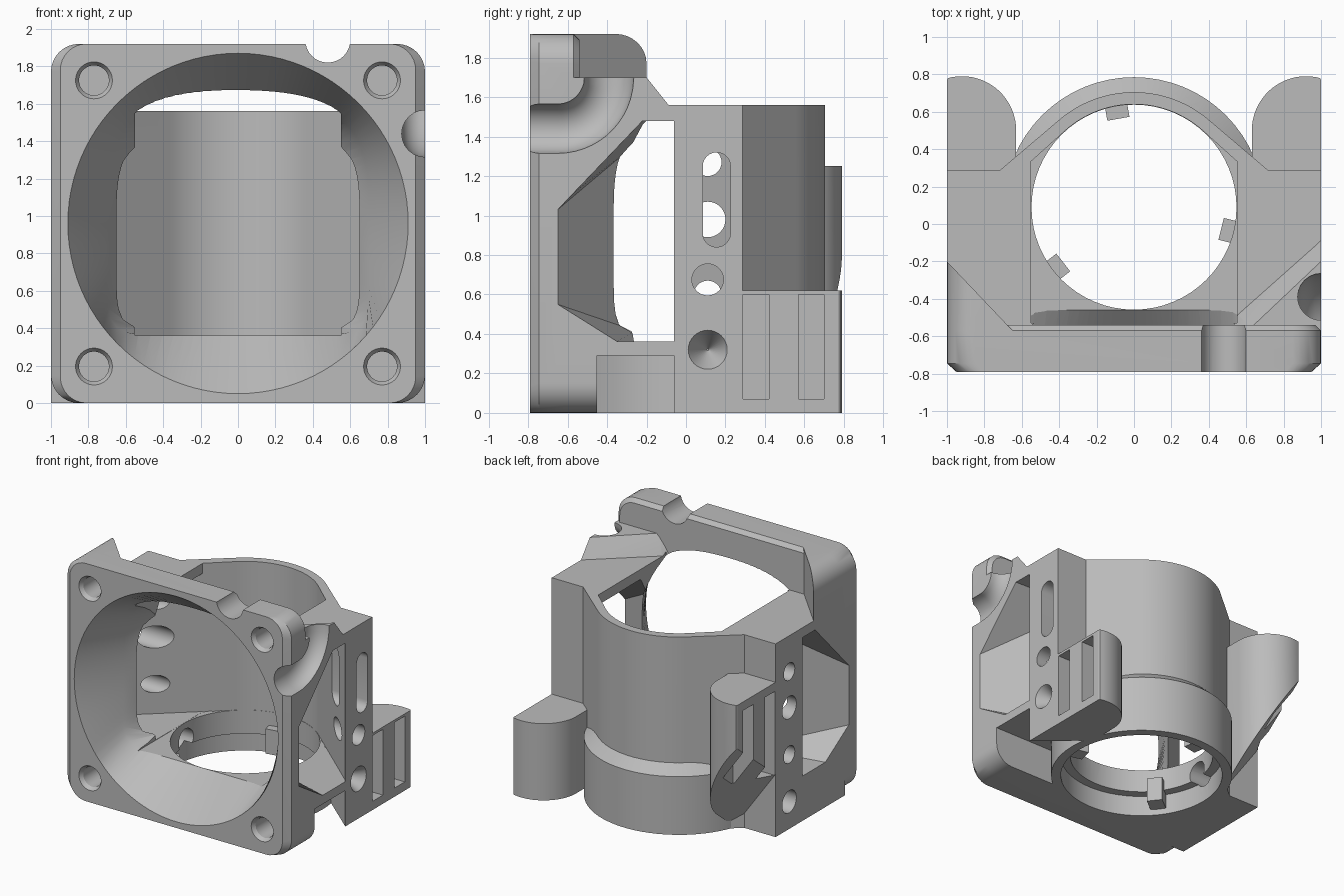
import bpy, bmesh, math
from mathutils import Matrix, Vector

cube = bpy.data.objects.get("Cube")
if cube:
    bpy.data.objects.remove(cube)

grey = bpy.data.materials.new("plain grey")
grey.use_nodes = True
grey.diffuse_color = (0.5, 0.5, 0.5, 1)
grey.node_tree.nodes["Principled BSDF"].inputs["Base Color"].default_value = (0.5, 0.5, 0.5, 1)

PLACE = {"x": lambda a, b, h: (h, a, b),
         "y": lambda a, b, h: (a, h, b),
         "z": lambda a, b, h: (a, b, h)}


def skin(name, rings):
    """Closed solid through rings of points."""
    bm = bmesh.new()
    loops = [[bm.verts.new(p) for p in ring] for ring in rings]
    bm.faces.new(loops[0])
    bm.faces.new(loops[-1])
    for a, b in zip(loops, loops[1:]):
        for i in range(len(a)):
            j = (i + 1) % len(a)
            bm.faces.new((a[i], a[j], b[j], b[i]))
    bmesh.ops.recalc_face_normals(bm, faces=bm.faces)
    mesh = bpy.data.meshes.new(name)
    bm.to_mesh(mesh)
    bm.free()
    mesh.materials.append(grey)
    ob = bpy.data.objects.new(name, mesh)
    bpy.context.collection.objects.link(ob)
    return ob


def loft(name, sections, axis="z"):
    """Solid through (height, profile) sections along an axis."""
    return skin(name, [[PLACE[axis](*p, h) for p in pts] for h, pts in sections])


def prism(name, pts, lo, hi, axis="z"):
    return loft(name, [(lo, pts), (hi, pts)], axis)


def arc(cx, cy, r, start, stop, n=32):
    angles = [math.radians(start + (stop - start) * i / n) for i in range(n + 1)]
    return [(cx + r * math.cos(t), cy + r * math.sin(t)) for t in angles]


def circle(cx, cy, r, n=64):
    return arc(cx, cy, r, 0, 360, n)[:-1]


def rect(x0, x1, y0, y1):
    return [(x0, y0), (x1, y0), (x1, y1), (x0, y1)]


def rounded(x0, x1, y0, y1, r):
    return (arc(x1 - r, y1 - r, r, 0, 90, 8) + arc(x0 + r, y1 - r, r, 90, 180, 8)
            + arc(x0 + r, y0 + r, r, 180, 270, 8) + arc(x1 - r, y0 + r, r, 270, 360, 8))


def sweep(name, path, r):
    """Round bar along a path in the plane of the left side."""
    rings = []
    for i, p in enumerate(path):
        d = (Vector(path[min(i + 1, len(path) - 1)]) - Vector(path[max(i - 1, 0)])).normalized()
        side = Vector((0, -d.z, d.y))
        rings.append([Vector(p) + Vector((r * u, 0, 0)) + side * v * r
                      for u, v in circle(0, 0, 1, 24)])
    return skin(name, rings)


def combine(other, op="DIFFERENCE", target=None):
    """Boolean into the target, with a second solver if the first declines."""
    target = target or body
    mod = target.modifiers.new("combine", "BOOLEAN")
    mod.object, mod.operation = other, op
    for solver in ("MANIFOLD", "EXACT"):
        mod.solver = solver
        graph = bpy.context.evaluated_depsgraph_get()
        result = bpy.data.meshes.new_from_object(target.evaluated_get(graph))
        if len(result.vertices) != len(target.data.vertices):
            break
    target.modifiers.clear()
    target.data = result
    bpy.data.objects.remove(other)


def mirrored(pts, s):
    return [(s * x, y) for x, y in pts]


CY = 0.09   # centre of the round throat
MZ = 0.96   # centre of the round inlet

# Front frame with bevelled sides and back edge
outline = rounded(-1, 1, 0, 1.92, 0.15)
body = loft("duct_body", [(-0.79, rounded(-0.95, 0.95, 0, 1.92, 0.14)), (-0.745, outline),
                          (-0.57, outline), (-0.54, rounded(-0.97, 0.97, 0.01, 1.89, 0.13))], "y")

# Main block: side columns joined by the rear half of the tube
foot = ([(-1, -0.6), (1, -0.6), (1, 0.285), (0.72, 0.285)]
        + arc(0, CY, 0.615, 49, 131) + [(-0.72, 0.285), (-1, 0.285)])
combine(prism("block", foot, 0, 1.56), "UNION")

# Open pocket low on the left side, with a rounded rib behind the frame
pocket = [(0.3, -0.62), (1.2, -0.62), (1.2, -0.06), (1, -0.06), (0.5, 0.37), (0.3, 0.3)]
combine(prism("pocket", pocket, -0.1, 0.29))
rib = [(0.25, 0)] + arc(0.85, 0.15, 0.15, -90, 0, 8) + [(1, 0.31), (0.25, 0.31)]
combine(prism("rib", rib, -0.7, -0.45, "y"), "UNION")

# Lower collar with sloped shoulder
wide = circle(0, CY, 0.695)
combine(loft("collar", [(0, wide), (0.47, wide), (0.55, circle(0, CY, 0.61))]), "UNION")

# Corner gussets behind the frame
gusset = prism("gusset", [(-1, -0.6), (-0.62, -0.6), (-1, -0.2)], 1.4, 1.92)
combine(prism("corner", outline, -0.7, 0, "y"), "INTERSECT", gusset)
combine(gusset, "UNION")
combine(loft("ramp", [(1.55, [(1, -0.6), (1, -0.08), (0.55, -0.48), (0.5, -0.6)]),
                      (1.7, [(1, -0.6), (1, -0.2), (0.63, -0.55), (0.6, -0.6)])]), "UNION")

# Rear clip pods, the tall one with a sloped underside
pod = [(0.65, 0.27), (1, 0.27), (1, 0.77)] + arc(0.92, 0.5, 0.29, 75, 180, 20) + [(0.63, 0.36)]
combine(prism("left_pod", pod, 0, 0.62), "UNION")
pod = mirrored(pod, -1)
combine(skin("right_pod", [[(x, y, 1.4 * (-x - 0.72) + 0.8 * (y - 0.14)) for x, y in pod],
                           [(x, y, 1.25) for x, y in pod]]), "UNION")
for s, depth, lo, hi in ((1, 0.72, 0.07, 0.6), (-1, 0.82, 0.5, 1.18)):
    for y in (0.29, 0.57):
        combine(prism("pod_slot", mirrored(rect(depth, 1.1, y, y + 0.13), s), lo, hi))

# Round inlet narrowing to a mouth with square lower and round upper corners
ring, mouth, end = [], [], []
for u, v in circle(0, 0, 1, 96):
    power = 3.5 if v > 0 else 9
    k = (abs(u) ** power + abs(v) ** power) ** (-1 / power)
    ring.append((0.91 * u, MZ + 0.91 * v))
    mouth.append((0.7 * u * k, MZ + (0.65 if v > 0 else 0.6) * v * k))
    end.append((0.56 * u * k, MZ + 0.6 * v * k))
combine(loft("inlet", [(-0.85, ring), (-0.79, ring), (-0.46, mouth), (-0.2, end)], "y"))

# Chamber: narrow and open at the top, flaring to the side windows below
curve = arc(0, CY, 0.55, 48, 132)
room = [(-0.55, -0.53), (0.55, -0.53), (0.55, 0.335)] + curve + [(-0.55, 0.335)]
combine(prism("chamber", room, 0.36, 2.2))
flare = [(-0.998, -0.07), (0.998, -0.07), (0.998, -0.05)] + curve + [(-0.998, -0.05)]
combine(prism("chamber_flare", flare, 0.361, 1.479))

# Stepped round throat through the floor
combine(prism("throat", circle(0, CY, 0.548), -0.2, 0.5))
combine(prism("throat_step", circle(0, CY, 0.62), -0.2, 0.17))

# Tapered side windows
outer = [(-0.65, 0.55), (-0.65, 1.03), (-0.22, 1.48), (-0.06, 1.48), (-0.06, 0.362), (-0.35, 0.362)]
inner = [(-0.27, 0.42), (-0.27, 1.35), (-0.2, 1.48), (-0.06, 1.48), (-0.06, 0.362), (-0.26, 0.362)]
for s in (1, -1):
    combine(loft("window", [(s * 1.001, outer), (s * 0.53, inner)], "x"))

# Column holes: slot, round and cone on the left, four rounds on the right
slot = arc(0.155, 1.25, 0.07, 0, 180, 12) + arc(0.155, 0.91, 0.07, 180, 360, 12)
combine(prism("slot", slot, 0.5, 1.1, "x"))
for s, z, r in ((1, 0.675, 0.08), (-1, 1.27, 0.07), (-1, 0.98, 0.09),
                (-1, 0.6, 0.07), (-1, 0.22, 0.09)):
    combine(prism("column_hole", circle(0.11, z, r, 32), s * 0.45, s * 1.1, "x"))
sink, bore, tip = (circle(0.11, 0.32, r, 32) for r in (0.105, 0.08, 0.005))
combine(loft("cone_hole", [(1.01, sink), (0.97, bore), (0.84, tip)], "x"))

# Blind screw holes with countersinks in the frame
for x in (-0.77, 0.77):
    for z in (0.195, 1.725):
        sink, bore = (circle(x, z, r, 32) for r in (0.105, 0.08))
        combine(loft("screw_hole", [(-0.8, sink), (-0.76, bore), (-0.58, bore)], "y"))

# Cable grooves on the top edge and around the left side
combine(prism("top_groove", circle(0.48, 1.94, 0.12, 32), -0.9, -0.4, "y"))
bend = [(1, y, z) for y, z in arc(-0.65, 1.7, 0.26, -90, -10, 12)]
combine(sweep("side_groove", [(1, -0.9, 1.44)] + bend + [(1, -0.38, 1.8)], 0.125))

# Small locking tabs in the throat
for deg in (100, -14, 218):
    tab = prism("tab", rect(0.48, 0.65, -0.06, 0.06), 0.05, 0.25)
    turn = Matrix.Rotation(math.radians(deg), 4, "Z")
    tab.data.transform(Matrix.Translation((0, CY, 0)) @ turn)
    combine(tab, "UNION")

bpy.ops.object.select_all(action="DESELECT")
body.select_set(True)
bpy.context.view_layer.objects.active = body
bpy.ops.object.shade_smooth_by_angle(angle=math.radians(25))
